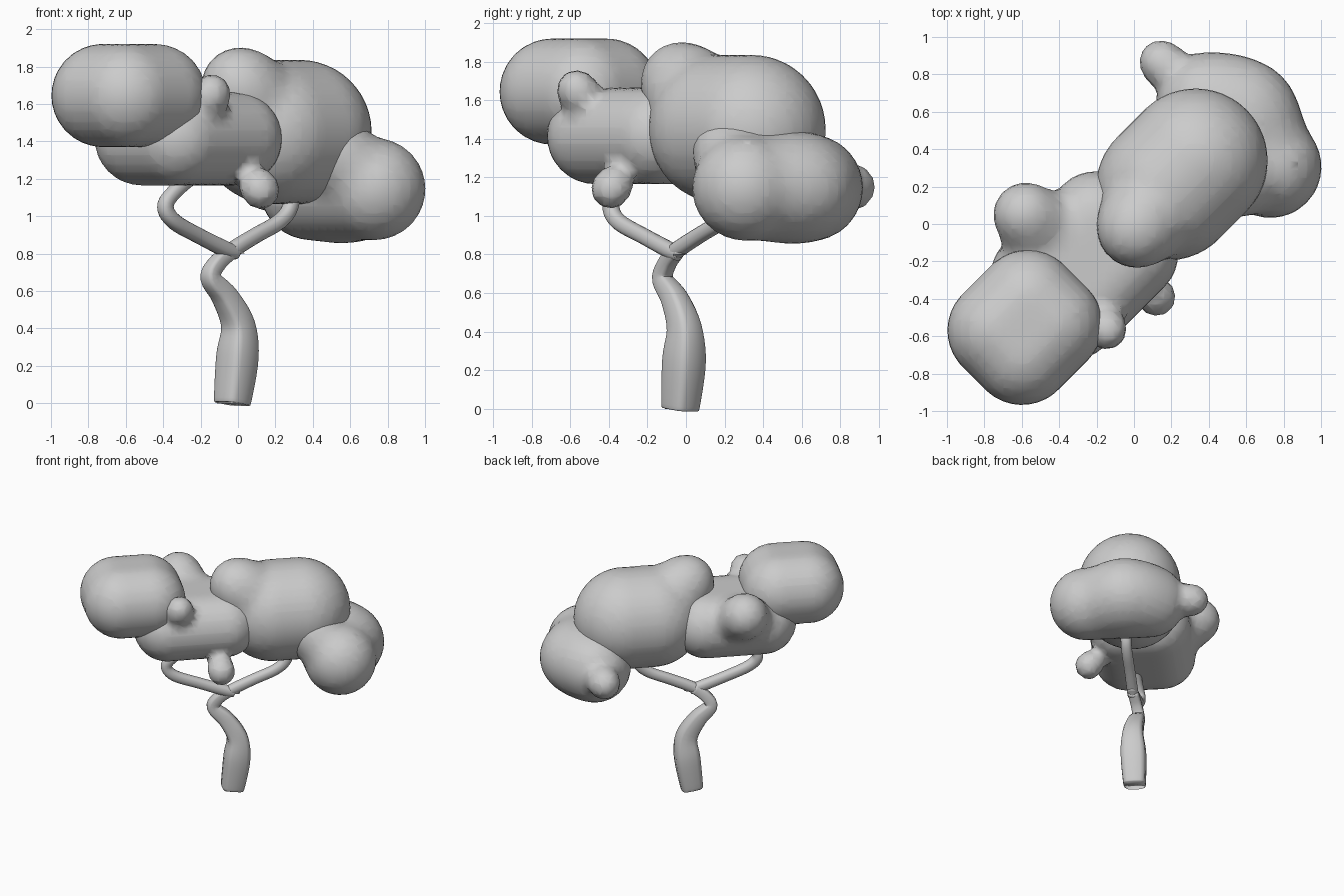
import bpy, bmesh
from math import pi, cos, sin, copysign
from mathutils import Vector, Quaternion

if "Cube" in bpy.data.objects:
    bpy.data.objects.remove(bpy.data.objects["Cube"])

VISIBLE = 0.575  # visible radius of a metaball element relative to its influence radius


def finish(name, mesh):
    mesh.shade_smooth()
    obj = bpy.data.objects.new(name, mesh)
    bpy.context.collection.objects.link(obj)
    return obj


def foliage(name, body, bumps):
    """Soft clump: one main rounded element plus ball bumps that melt into it."""
    ball = bpy.data.metaballs.new(name + "_source")
    ball.resolution = ball.render_resolution = 0.045
    kind, co, radius, angle, sx, sy = body
    el = ball.elements.new(type=kind)
    el.co = co
    el.radius = radius / VISIBLE
    el.rotation = Quaternion((0, 0, 1), angle)
    el.size_x = sx
    el.size_y = sy
    for x, y, z, r in bumps:
        el = ball.elements.new(type='BALL')
        el.co = (x, y, z)
        el.radius = r / VISIBLE
    src = bpy.data.objects.new(name + "_source", ball)
    bpy.context.collection.objects.link(src)
    bpy.context.view_layer.update()
    dg = bpy.context.evaluated_depsgraph_get()
    mesh = bpy.data.meshes.new_from_object(src.evaluated_get(dg))
    bpy.data.objects.remove(src)
    return finish(name, mesh)


def limb(name, pts, power, sides=16, steps=5):
    """Rounded-square tube through (x, y, z, half width) points."""
    p = [Vector(q) for q in pts]
    p = [2 * p[0] - p[1]] + p + [2 * p[-1] - p[-2]]
    path = []
    for i in range(1, len(p) - 2):
        a, b, c, d = p[i - 1:i + 3]
        for k in range(steps):
            t = k / steps
            path.append(0.5 * (2 * b + (c - a) * t + (2 * a - 5 * b + 4 * c - d) * t * t
                               + (3 * b - a - 3 * c + d) * t ** 3))
    path.append(p[-2])
    n = Vector((1, -1, 0)).normalized()
    bm = bmesh.new()
    rings = []
    for i, q in enumerate(path):
        t = (path[min(i + 1, len(path) - 1)] - path[max(i - 1, 0)]).to_3d()
        if i == 0:
            t = Vector((0, 0, 1))  # flat foot
        m = n.cross(t).normalized()
        ring = []
        for s in range(sides):
            c, d = cos(2 * pi * s / sides), sin(2 * pi * s / sides)
            u = copysign(abs(c) ** power, c) * q[3]
            v = copysign(abs(d) ** power, d) * q[3]
            ring.append(bm.verts.new(q.to_3d() + n * u + m * v))
        rings.append(ring)
    for a, b in zip(rings, rings[1:]):
        for s in range(sides):
            e = (s + 1) % sides
            bm.faces.new((a[s], a[e], b[e], b[s]))
    bm.faces.new(rings[0])
    bm.faces.new(rings[-1])
    bmesh.ops.recalc_face_normals(bm, faces=bm.faces)
    mesh = bpy.data.meshes.new(name)
    bm.to_mesh(mesh)
    bm.free()
    return finish(name, mesh)


# Trunk and the two forked branches
limb("trunk", [(-.03, -.03, 0, .076), (-.028, -.028, .02, .086), (-.003, -.01, .25, .097),
               (0, -.01, .42, .078), (-.07, -.06, .57, .062), (-.145, -.12, .67, .048),
               (-.11, -.1, .75, .043), (-.03, -.05, .82, .04)], 0.55)
limb("right_branch", [(-.09, -.09, .77, .036), (-.03, -.05, .82, .042), (.1, .07, .9, .041),
                      (.22, .18, .97, .041), (.28, .24, 1.05, .041), (.3, .27, 1.2, .04)], 0.85)
limb("left_branch", [(.0, -.03, .8, .034), (-.06, -.08, .82, .042), (-.2, -.21, .89, .041),
                     (-.34, -.35, .97, .042), (-.388, -.39, 1.05, .042),
                     (-.34, -.36, 1.13, .04), (-.2, -.25, 1.25, .04)], 0.85)

# Foliage clumps, left to right
foliage("upper_left_foliage",
        ('PLANE', (-.583, -.553, 1.645), .275, pi / 4, .11, .087), [])
foliage("middle_foliage",
        ('PLANE', (-.265, -.22, 1.415), .25, pi / 4, .22, .135),
        [(-.14, -.57, 1.66, .095), (.12, -.39, 1.14, .1), (-.58, .05, 1.6, .17)])
foliage("large_foliage",
        ('CAPSULE', (.255, .265, 1.45), .385, pi / 4, .105, 0),
        [(.0, -.04, 1.71, .18)])
foliage("lower_right_foliage",
        ('CAPSULE', (.56, .475, 1.145), .272, 3 * pi / 4, .24, 0),
        [(.62, .62, 1.15, .23), (.14, .87, 1.15, .108), (.5, .22, 1.36, .18)])
